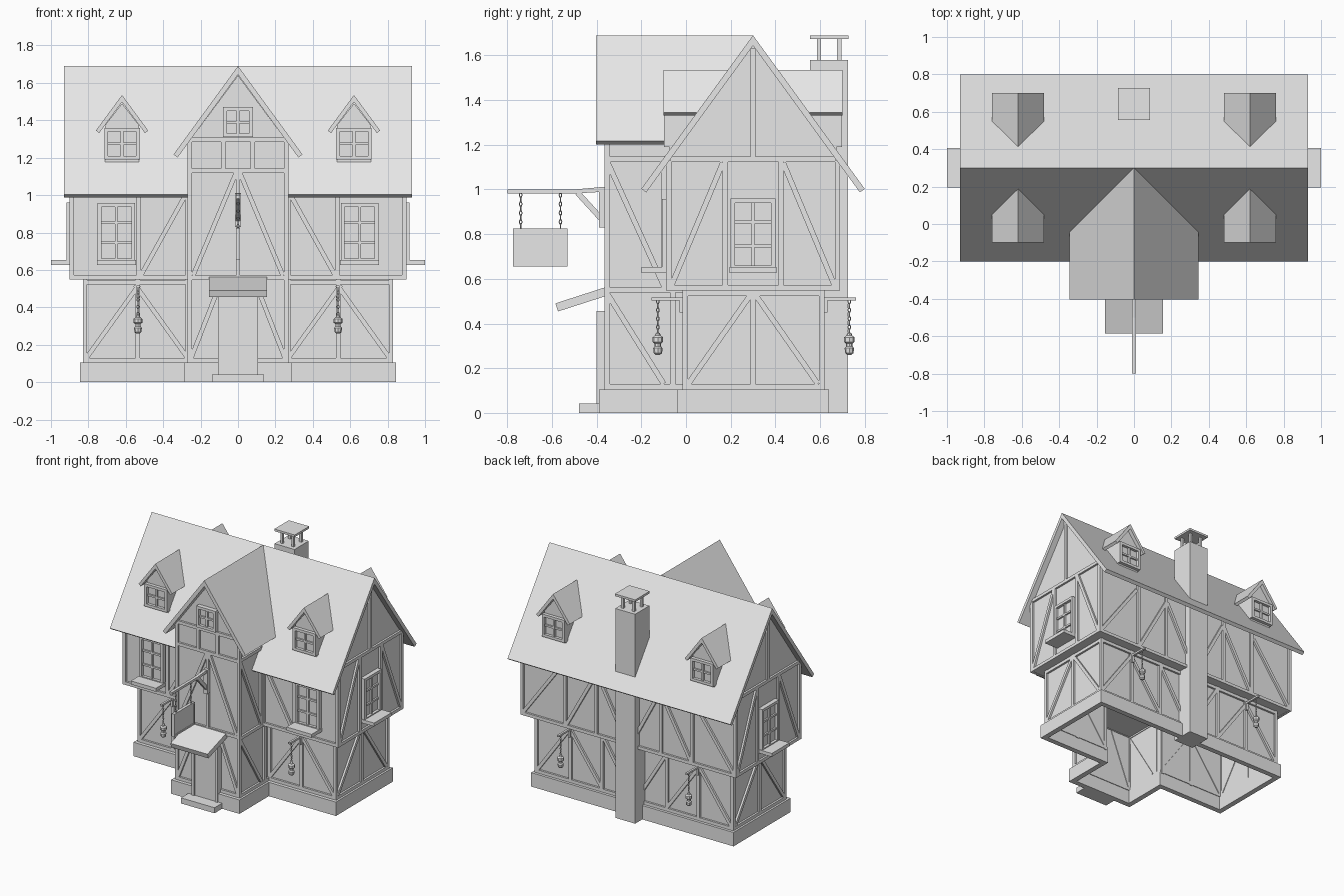
import bpy, bmesh, math
from mathutils import Matrix, Vector

if "Cube" in bpy.data.objects:
    bpy.data.objects.remove(bpy.data.objects["Cube"])

grey = bpy.data.materials.new("plain_grey")
grey.use_nodes = True
grey.diffuse_color = (0.8, 0.8, 0.8, 1)
grey.node_tree.nodes["Principled BSDF"].inputs["Base Color"].default_value = (0.8, 0.8, 0.8, 1)


def finish(name, bm):
    bmesh.ops.recalc_face_normals(bm, faces=bm.faces[:])
    mesh = bpy.data.meshes.new(name)
    bm.to_mesh(mesh)
    bm.free()
    mesh.materials.append(grey)
    ob = bpy.data.objects.new(name, mesh)
    bpy.context.collection.objects.link(ob)
    return ob


def place(axis, p, a):
    """Put a 2D profile point at distance a along an axis."""
    return {"x": (a, *p), "y": (p[0], a, p[1]), "z": (*p, a)}[axis]


def prism(bm, pts, axis, a0, a1, caps=True):
    lo, hi = ([bm.verts.new(place(axis, p, a)) for p in pts] for a in (a0, a1))
    for i in range(len(pts)):
        j = (i + 1) % len(pts)
        bm.faces.new((lo[i], lo[j], hi[j], hi[i]))
    if caps:
        bm.faces.new(lo)
        bm.faces.new(hi)


def box(bm, x0, x1, y0, y1, z0, z1):
    prism(bm, [(x0, y0), (x1, y0), (x1, y1), (x0, y1)], "z", z0, z1)


def gable_roof(name, axis, centre, half, top, eave, a0, a1, t=0.027):
    """Two thin sloping slabs meeting at a ridge."""
    bm = bmesh.new()
    length = math.hypot(half, top - eave)
    sn, cs = (top - eave) / length, half / length
    for s in (-1, 1):
        pts = [(centre, top), (centre + s * half, eave),
               (centre + s * (half - t * sn), eave - t * cs), (centre, top - t / cs)]
        prism(bm, pts, axis, a0, a1)
    return finish(name, bm)


def gable_body(name, axis, centre, half, z0, shoulder, top, a0, a1):
    bm = bmesh.new()
    prism(bm, [(centre - half, z0), (centre + half, z0), (centre + half, shoulder),
               (centre, top), (centre - half, shoulder)], axis, a0, a1)
    return finish(name, bm)


def wall(axis, offset, sign):
    """Wall frame: u runs along the wall, n points outward."""
    return lambda u, z, n: place(axis, (u, z), offset + sign * n)


def beam(bm, face, u0, z0, u1, z1, w=0.024, n0=-0.005, n1=0.015):
    d = Vector((u1 - u0, z1 - z0)).normalized() * w / 2
    corners = [(u0 - d.y, z0 + d.x), (u1 - d.y, z1 + d.x), (u1 + d.y, z1 - d.x), (u0 + d.y, z0 - d.x)]
    back, front = ([bm.verts.new(face(*c, n)) for c in corners] for n in (n0, n1))
    for f in (back, front, *([back[i - 1], back[i], front[i], front[i - 1]] for i in range(4))):
        bm.faces.new(f)


def timber(name, face, beams):
    bm = bmesh.new()
    for b in beams:
        beam(bm, face, *b)
    return finish(name, bm)


def window(name, face, u, half, z0, z1, rows, sill=0):
    bm = bmesh.new()
    mid = (z0 + z1) / 2
    beam(bm, face, u - half, mid, u + half, mid, z1 - z0, -0.005, 0.012)
    for s in (-1, 1):
        beam(bm, face, u + s * (half - 0.01), z0, u + s * (half - 0.01), z1, 0.02, 0, 0.033)
    for z in (z0 + 0.01, z1 - 0.01):
        beam(bm, face, u - half + 0.02, z, u + half - 0.02, z, 0.02, 0, 0.033)
    beam(bm, face, u, z0 + 0.02, u, z1 - 0.02, 0.014, 0, 0.025)
    for r in range(1, rows):
        z = z0 + (z1 - z0) * r / rows
        beam(bm, face, u - half + 0.02, z, u + half - 0.02, z, 0.014, 0, 0.024)
    if sill:
        beam(bm, face, u - half - 0.005, z0, u + half + 0.005, z0, 0.026, 0, sill)
    return finish(name, bm)


def lathe(bm, profile, matrix, closed=False, steps=8):
    rings = [[bm.verts.new(matrix @ Vector((r * math.cos(a), r * math.sin(a), z))) for r, z in profile]
             for a in (math.tau * k / steps for k in range(steps))]
    for k in range(steps):
        for i in range(len(profile) if closed else len(profile) - 1):
            j = (i + 1) % len(profile)
            bm.faces.new((rings[k][i], rings[k][j], rings[(k + 1) % steps][j], rings[(k + 1) % steps][i]))


def chain(bm, x, y, z0, z1, links=8):
    step = (z1 - z0) / links
    for i in range(links):
        m = (Matrix.Translation((x, y, z0 + (i + 0.5) * step)) @ Matrix.Rotation(i * math.pi / 2, 4, "Z")
             @ Matrix.Diagonal((0.75, 1, step / 0.016, 1)) @ Matrix.Rotation(math.pi / 2, 4, "X"))
        lathe(bm, [(0.007, -0.003), (0.011, 0), (0.007, 0.003), (0.005, 0)], m, True)


def tee(x, y0, y1, wx, wy):
    return [(-x, y0), (-wx, y0), (-wx, wy), (wx, wy), (wx, y0), (x, y0), (x, y1), (-x, y1)]


# Ground floor shell and stone footing, open underneath
bm = bmesh.new()
prism(bm, tee(0.815, 0, 0.605, 0.255, -0.35), "z", 0.02, 0.56, False)
finish("ground_floor_walls", bm)
bm = bmesh.new()
prism(bm, tee(0.845, -0.04, 0.64, 0.285, -0.39), "z", 0, 0.105, False)
plinth = finish("plinth", bm)
mod = plinth.modifiers.new("thickness", "SOLIDIFY")
mod.thickness = 0.04
mod.use_even_offset = True

# Upper floor, front wing and roofs
gable_body("upper_floor", "x", 0.3, 0.375, 0.55, 1.13, 1.645, -0.885, 0.885)
gable_body("front_wing", "y", 0, 0.255, 0.55, 1.295, 1.64, -0.35, 0.28)
gable_roof("main_roof", "x", 0.3, 0.5, 1.69, 1.003, -0.93, 0.93)
gable_roof("wing_roof", "y", 0, 0.345, 1.69, 1.217, -0.403, 0.298)

# Timber framing on the main house, front and back
for name, sign, ground, upper in (("front", -1, 0, -0.075), ("back", 1, 0.605, 0.675)):
    low, high = [], []
    for z in (0.117, 0.535):
        low.append((-0.83, z, 0.83, z))
    high.append((-0.9, 0.56, 0.9, 0.56))
    for s in (-1, 1):
        low += [(s * u, 0.1, s * u, 0.55) for u in (0.818, 0.535, 0.27)]
        low += [(s * 0.55, 0.52, s * 0.27, 0.13), (s * 0.53, 0.52, s * 0.81, 0.13)]
        high += [(s * u, 0.55, s * u, 1.12) for u in (0.888, 0.53, 0.27)]
        high.append((s * 0.27, 1.02, s * 0.52, 0.57))
        if sign > 0:
            low.append((s * 0.26, 0.52, s * 0.02, 0.13))
            high += [(s * 0.55, 1.02, s * 0.88, 0.57), (s * 0.26, 1.02, s * 0.02, 0.57)]
    if sign < 0:
        # keep the framing out of the wing interior
        low = [b for b in low if b[0] * b[2] > 0]
        low += [(s * 0.26, z, s * 0.83, z) for s in (-1, 1) for z in (0.117, 0.535)]
    timber(name + "_lower_timber", wall("y", ground, sign), low)
    timber(name + "_upper_timber", wall("y", upper, sign), high)

# Timber framing and windows on both sides
for name, s in (("left", 1), ("right", -1)):
    low = [(u, 0.1, u, 0.55) for u in (-0.003, 0.3, 0.608)]
    low += [(-0.015, z, 0.62, z) for z in (0.117, 0.535)]
    low += [(0.3 + k * 0.01, 0.53, 0.3 + k * 0.29, 0.13) for k in (-1, 1)]
    high = [(-0.09, 0.56, 0.69, 0.56), (-0.07, 1.135, 0.67, 1.135), (0.3, 1.14, 0.3, 1.63)]
    for k in (-1, 1):
        high += [(0.3 + k * u, 0.56, 0.3 + k * u, 1.13) for u in (0.125, 0.378)]
        high.append((0.3 + k * 0.135, 1.12, 0.3 + k * 0.365, 0.57))
    timber(name + "_lower_timber", wall("x", s * 0.815, s), low)
    face = wall("x", s * 0.885, s)
    timber(name + "_upper_timber", face, high)
    window(name + "_side_window", face, 0.3, 0.1, 0.64, 0.96, 3, 0.115)
    window(name + "_front_window", wall("y", -0.075, -1), s * 0.65, 0.1, 0.64, 0.957, 3, 0.125)
    timber(name + "_wing_timber", wall("x", s * 0.255, s), [
        (-0.353, 0.1, -0.353, 1.25), (-0.06, 0.1, -0.06, 0.55), (-0.1, 0.55, -0.1, 1.15),
        (-0.36, 0.117, 0, 0.117), (-0.36, 0.55, 0, 0.55), (-0.36, 1.135, -0.07, 1.135),
        (-0.35, 0.53, -0.1, 0.13), (-0.35, 1.12, -0.1, 0.57)])

# Front wing framing and gable window
wing = wall("y", -0.35, -1)
beams = [(-0.267, z, 0.267, z) for z in (0.117, 0.557, 1.13, 1.295)] + [(0, 0.56, 0, 1.13, 0.02)]
for s in (-1, 1):
    beams += [(s * 0.258, 0.1, s * 0.258, 1.3), (s * 0.08, 1.13, s * 0.08, 1.29),
              (s * 0.01, 1.12, s * 0.24, 0.57), (s * 0.09, 0.54, s * 0.25, 0.13)]
timber("wing_front_timber", wing, beams)
window("wing_gable_window", wing, 0, 0.08, 1.31, 1.47, 2)

# Dormers on both roof slopes
for side, sign in (("front", -1), ("back", 1)):
    for s in (-1, 1):
        y = lambda d: 0.3 + sign * d
        gable_body(side + "_dormer", "y", s * 0.62, 0.09, 1.15, 1.375, 1.49, y(0.373), y(0.1))
        gable_roof(side + "_dormer_roof", "y", s * 0.62, 0.14, 1.535, 1.345, y(0.4), y(0.08), 0.022)
        window(side + "_dormer_window", wall("y", y(0.365), sign), s * 0.62, 0.095, 1.19, 1.36, 2)

# Chimney with a raised cap
bm = bmesh.new()
box(bm, -0.083, 0.083, 0.555, 0.725, 0, 1.58)
box(bm, -0.085, 0.085, 0.555, 0.727, 1.674, 1.69)
for x in (-0.046, 0.046):
    for y in (0.595, 0.686):
        box(bm, x - 0.009, x + 0.009, y - 0.009, y + 0.009, 1.575, 1.68)
finish("chimney", bm)

# Door, step and sloping canopy
bm = bmesh.new()
for s in (-1, 1):
    beam(bm, wing, s * 0.097, 0, s * 0.097, 0.455, 0.022, 0, 0.05)
beam(bm, wing, -0.086, 0.44, 0.086, 0.44, 0.03, 0, 0.05)
beam(bm, wing, 0, 0.03, 0, 0.43, 0.172, 0, 0.042)
finish("door", bm)
bm = bmesh.new()
box(bm, -0.14, 0.14, -0.48, -0.38, 0, 0.042)
finish("door_step", bm)
bm = bmesh.new()
prism(bm, [(-0.585, 0.49), (-0.35, 0.566), (-0.35, 0.526), (-0.573, 0.454)], "x", -0.155, 0.155)
finish("door_canopy", bm)

# Hanging sign on a braced arm
bm = bmesh.new()
prism(bm, [(-0.8, 0.982), (-0.5, 0.982), (-0.365, 0.99), (-0.365, 1.012), (-0.5, 1.0), (-0.8, 1.0)], "x", -0.011, 0.011)
box(bm, -0.017, 0.017, -0.39, -0.36, 0.83, 1.012)
beam(bm, wall("x", 0, 1), -0.485, 0.985, -0.38, 0.87, 0.025, -0.01, 0.01)
finish("sign_arm", bm)
bm = bmesh.new()
box(bm, -0.006, 0.006, -0.765, -0.54, 0.665, 0.815)
for z in (0.655, 0.813):
    box(bm, -0.011, 0.011, -0.775, -0.53, z, z + 0.012)
for y in (-0.775, -0.542):
    box(bm, -0.011, 0.011, y, y + 0.012, 0.667, 0.813)
for y in (-0.74, -0.562):
    chain(bm, 0, y, 0.825, 0.985)
finish("hanging_sign", bm)

# Lanterns on brackets, two at the front and two at the back
lamp = [(0, 0.362), (0.01, 0.356), (0.013, 0.346), (0.024, 0.338), (0.024, 0.318), (0.014, 0.31),
        (0.014, 0.298), (0.021, 0.29), (0.019, 0.268), (0.01, 0.26), (0, 0.26)]
for side, sign, y in (("front", -1, -0.01), ("back", 1, 0.615)):
    for s in (-1, 1):
        x = s * 0.535
        bm = bmesh.new()
        face = wall("x", x, 1)
        beam(bm, face, y, 0.509, y + sign * 0.145, 0.509, 0.014, -0.008, 0.008)
        beam(bm, face, y + sign * 0.01, 0.45, y + sign * 0.01, 0.516, 0.016, -0.008, 0.008)
        chain(bm, x, y + sign * 0.116, 0.355, 0.508)
        lathe(bm, lamp, Matrix.Translation((x, y + sign * 0.116, 0)))
        finish(side + "_lantern", bm)
